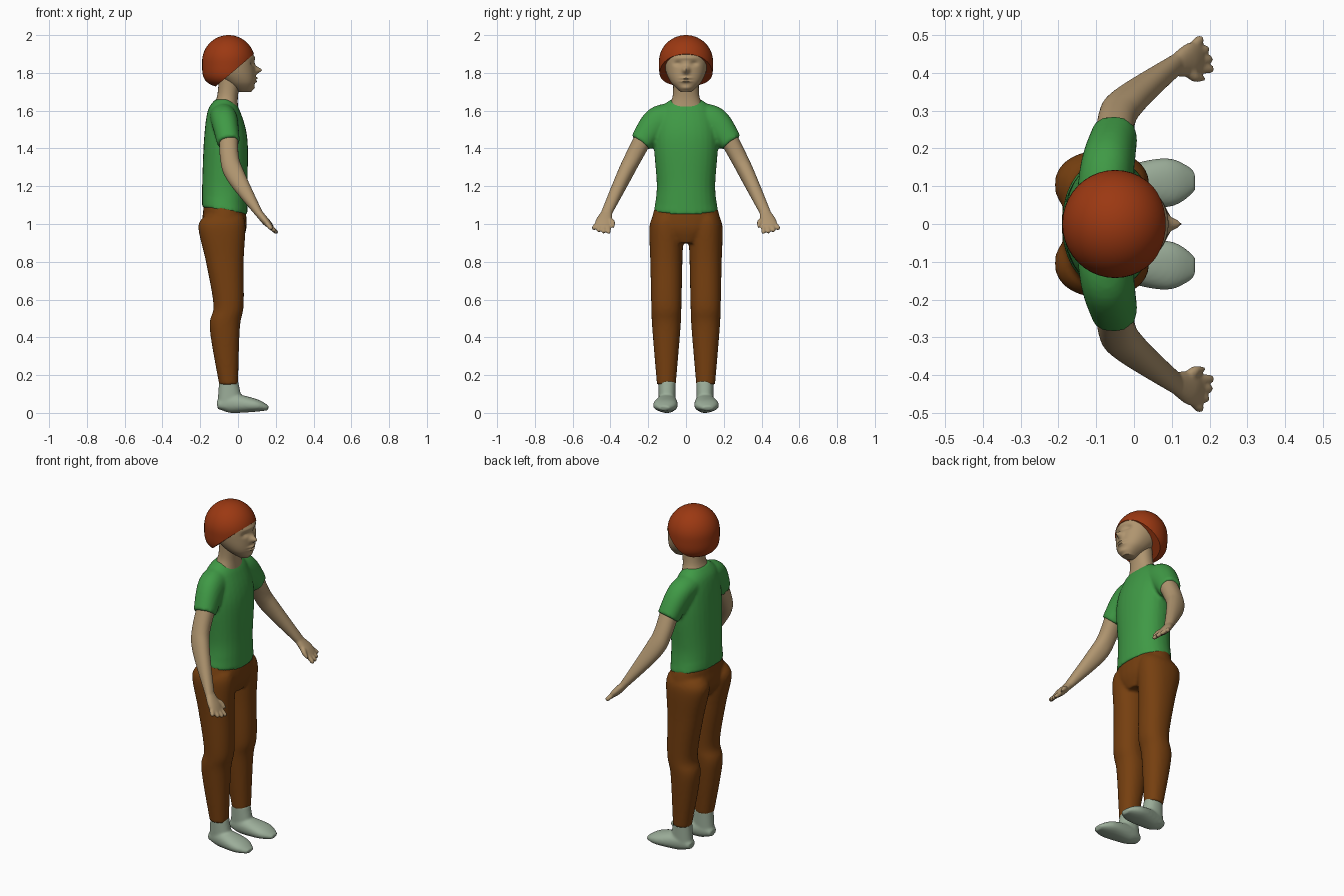
import bpy, bmesh
from math import cos, sin, pi, exp, copysign
from mathutils import Vector, Matrix

cube = bpy.data.objects.get("Cube")
if cube:
    bpy.data.objects.remove(cube)


def material(name, red, green, blue):
    mat = bpy.data.materials.new(name)
    mat.use_nodes = True
    mat.diffuse_color = (red, green, blue, 1)
    shader = mat.node_tree.nodes["Principled BSDF"]
    shader.inputs["Base Color"].default_value = mat.diffuse_color
    return mat


SKIN = material("skin", .43, .3, .16)
HAIR = material("red_hair", .33, .04, .006)
SHIRT = material("green_cloth", .05, .32, .06)
TROUSERS = material("brown_cloth", .18, .05, .005)
SHOE = material("grey_green_leather", .33, .42, .32)


def spline(rows, t):
    """Smooth curve through a list of rows, evaluated at parameter t."""
    last = len(rows) - 1
    index = min(int(t), last - 1)
    f = t - index
    before, start = rows[max(index - 1, 0)], rows[index]
    end, after = rows[index + 1], rows[min(index + 2, last)]
    values = []
    for p, a, b, n in zip(before, start, end, after):
        slope_in, slope_out = (b - p) / 2, (n - a) / 2
        ease = f * f * (3 - 2 * f)
        values.append(a + (b - a) * ease + slope_in * f * (1 - f) ** 2
                      - slope_out * f * f * (1 - f))
    return values


def rounded(value, power):
    return copysign(abs(value) ** (2 / power), value)


def loft(bm, rows, side=1, flat=False, sides=28, steps=8, power=2.2):
    """Skin ellipses (x, y, z, half depth, half width) strung along a path."""
    count = (len(rows) - 1) * steps
    path = [spline(rows, k / steps) for k in range(count + 1)]
    centres = [Vector((x, y * side, z)) for x, y, z, depth, width in path]
    rings = []
    for k, centre in enumerate(centres):
        along = centres[min(k + 1, count)] - centres[max(k - 1, 0)]
        if flat:
            along = Vector((0, 0, 1))
        u = Vector((0, 1, 0)).cross(along).normalized()
        v = along.normalized().cross(u)
        depth, width = path[k][3:]
        ring = []
        for j in range(sides):
            angle = 2 * pi * j / sides
            offset = u * depth * rounded(cos(angle), power) + v * width * rounded(sin(angle), power)
            ring.append(bm.verts.new(centre + offset))
        rings.append(ring)
    for lower, upper in zip(rings, rings[1:]):
        for j in range(sides):
            bm.faces.new((lower[j - 1], lower[j], upper[j], upper[j - 1]))
    bm.faces.new(rings[0][::-1])
    bm.faces.new(rings[-1])


def upright(sections, y=0):
    """Turn sections of (height, back, front, half width) into loft rows."""
    return [((back + front) / 2, y, z, (front - back) / 2, width)
            for z, back, front, width in sections]


def tilt_waist(bm, low, high):
    """Slope the waist line so that it is lower at the front."""
    for v in bm.verts:
        if low < v.co.z < high:
            v.co.z -= (v.co.x + .07) / 6


def finish(bm, name, mat, fuse_size=0):
    bmesh.ops.recalc_face_normals(bm, faces=bm.faces)
    mesh = bpy.data.meshes.new(name)
    bm.to_mesh(mesh)
    bm.free()
    mesh.materials.append(mat)
    part = bpy.data.objects.new(name, mesh)
    bpy.context.collection.objects.link(part)
    bpy.ops.object.select_all(action='DESELECT')
    part.select_set(True)
    bpy.context.view_layer.objects.active = part
    bpy.ops.object.shade_smooth_by_angle(angle=.9)
    if fuse_size:
        fuse = part.modifiers.new("fuse", 'REMESH')
        fuse.mode = 'VOXEL'
        fuse.voxel_size = fuse_size
        fuse.use_smooth_shade = True
        soften = part.modifiers.new("soften", 'SMOOTH')
        soften.iterations = 5


# Shirt: torso with two short sleeves
bm = bmesh.new()
loft(bm, upright([(1.07, -.19, .05, .17), (1.2, -.19, .05, .155), (1.45, -.18, .05, .17),
                  (1.6, -.16, .01, .14), (1.66, -.12, -.03, .08)]), flat=True)
tilt_waist(bm, 1, 1.12)
for side in (1, -1):
    loft(bm, [(-.08, .05, 1.57, .07, .07), (-.07, .15, 1.54, .07, .08),
              (-.05, .24, 1.43, .06, .06)], side)
finish(bm, "shirt", SHIRT, .009)

# Trousers: pelvis and two legs
bm = bmesh.new()
loft(bm, upright([(.9, -.14, .02, .08), (.98, -.19, .045, .18), (1.09, -.18, .04, .165)]), flat=True)
tilt_waist(bm, 1.06, 1.12)
for side in (1, -1):
    loft(bm, upright([(1.04, -.18, .03, .07), (.98, -.21, .04, .09), (.8, -.17, .03, .085),
                      (.57, -.13, .03, .08), (.45, -.15, .01, .075), (.15, -.1, 0, .05)], side * .104),
         flat=True)
finish(bm, "trousers", TROUSERS, .009)

# Shoes: ankle cuff fused to a long rounded foot
bm = bmesh.new()
for side in (1, -1):
    loft(bm, upright([(.17, -.1, 0, .045), (.03, -.11, .03, .045)], side * .1), flat=True)
    loft(bm, [(-.11, .1, .04, .02, .03), (-.04, .1, .05, .05, .05),
              (.09, .11, .04, .035, .065), (.16, .115, .025, .012, .03)], side)
finish(bm, "shoes", SHOE, .007)

# Arms with hands
for side, label in ((1, "left"), (-1, "right")):
    bm = bmesh.new()
    loft(bm, [(-.05, .2, 1.5, .05, .05), (-.045, .28, 1.35, .05, .045),
              (-.01, .33, 1.25, .05, .04), (.115, .425, 1.05, .02, .028)], side)
    loft(bm, [(.1, .415, 1.07, .02, .025), (.15, .435, 1.01, .02, .045),
              (.18, .44, .98, .01, .035)], side)
    for i in range(4):
        knuckle = Vector((.155, .41 + i / 50, 1))
        tip = Vector((.21 - i * i / 300, .41 + i / 36, .95 + i * i / 400))
        rows = [(*knuckle.lerp(tip, f), r, r) for f, r in ((0, .012), (.8, .012), (1, .004))]
        loft(bm, rows, side, sides=12)
    # thumb
    loft(bm, [(.13, .42, 1.03, .014, .014), (.16, .39, 1.01, .014, .014),
              (.19, .384, .98, .004, .004)], side, sides=12)
    finish(bm, label + "_arm", SKIN, .0055)

# Neck
bm = bmesh.new()
loft(bm, upright([(1.61, -.14, 0, .1), (1.68, -.11, 0, .07), (1.8, -.1, .02, .07)]), flat=True)
finish(bm, "neck", SKIN)

# Head, with features pushed out of or into the face
bm = bmesh.new()
loft(bm, upright([(1.7, 0, .07, .03), (1.75, -.07, .09, .08), (1.82, -.14, .09, .11),
                  (1.9, -.15, .08, .115), (1.95, -.12, .04, .08)]), flat=True, sides=88, steps=16)
# side distance, height, half width, half height, push
features = {
    "nose": (0, 1.815, .016, .018, .036),
    "brow": (0, 1.88, .06, .01, .006),
    "upper_lip": (0, 1.772, .025, .006, .014),
    "lower_lip": (0, 1.755, .025, .006, .012),
    "chin": (0, 1.72, .03, .012, .008),
    "eye_socket": (.043, 1.85, .02, .013, -.012),
}
for v in bm.verts:
    if v.co.x > 0:
        fade = min(1, v.co.x / .04)
        for y, z, wide, tall, push in features.values():
            across, up = (abs(v.co.y) - y) / wide, (v.co.z - z) / tall
            v.co.x += fade * push * exp(-across ** 2 - up ** 2)
finish(bm, "head", SKIN)

# Hair: a ball, fuller below, trimmed along a sloping hairline
bm = bmesh.new()
bmesh.ops.create_uvsphere(bm, u_segments=40, v_segments=28, radius=1)
for v in bm.verts:
    if v.co.z < 0:
        fuller = 1 + v.co.z ** 2 / 2
        v.co.x *= fuller
        v.co.y *= fuller
ball = Matrix.Translation((-.05, 0, 1.86)) @ Matrix.Diagonal((.14, .143, .14, 1))
bmesh.ops.transform(bm, matrix=ball, verts=bm.verts)
trim = bmesh.ops.bisect_plane(bm, geom=bm.verts[:] + bm.edges[:] + bm.faces[:],
                              plane_co=(-.11, 0, 1.735), plane_no=(-.17, 0, .2), clear_inner=True)
rim = [e for e in trim["geom_cut"] if isinstance(e, bmesh.types.BMEdge)]
bmesh.ops.holes_fill(bm, edges=rim)
finish(bm, "hair", HAIR)
